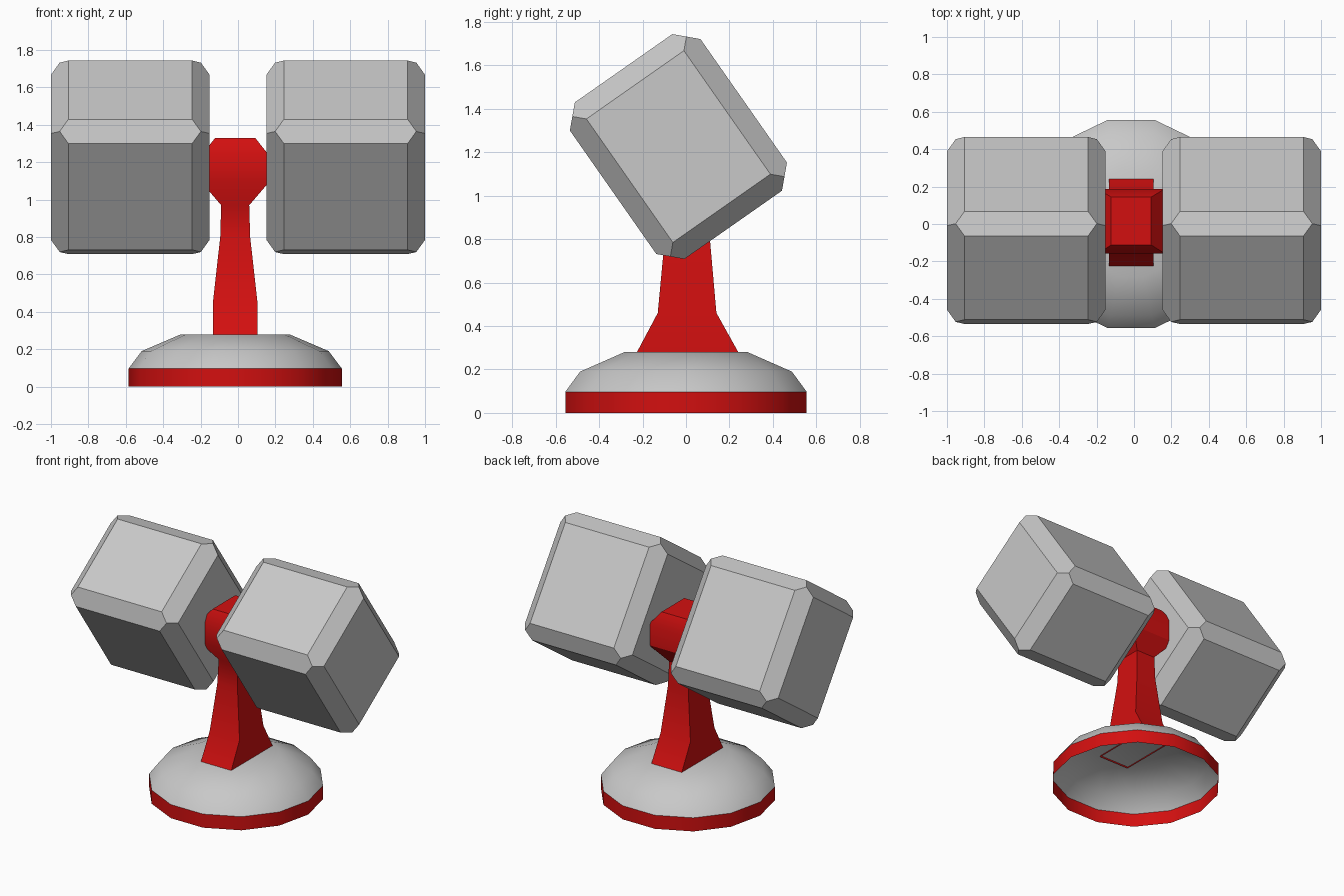
import bpy
import bmesh
import math
from itertools import product
from mathutils import Matrix, Vector

cube = bpy.data.objects.get("Cube")
if cube:
    bpy.data.objects.remove(cube, do_unlink=True)


def material(name, rgb):
    mat = bpy.data.materials.new(name)
    mat.use_nodes = True
    colour = (*rgb, 1)
    mat.diffuse_color = colour
    mat.node_tree.nodes["Principled BSDF"].inputs["Base Color"].default_value = colour
    return mat


RED = material("red", (0.65, 0.005, 0.005))
GREY = material("light grey", (0.58, 0.58, 0.58))
CENTRE_X = -0.015


def finish(name, bm, mat, smooth=True):
    mesh = bpy.data.meshes.new(name)
    bm.to_mesh(mesh)
    bm.free()
    mesh.materials.append(mat)
    obj = bpy.data.objects.new(name, mesh)
    bpy.context.collection.objects.link(obj)
    if smooth:
        bpy.ops.object.select_all(action='DESELECT')
        obj.select_set(True)
        bpy.context.view_layer.objects.active = obj
        bpy.ops.object.shade_smooth_by_angle(angle=math.radians(32))
    return obj


def loft(name, rings, mat, cap=True):
    """Skin a stack of rings; the bottom stays open."""
    bm = bmesh.new()
    loops = [[bm.verts.new(p) for p in ring] for ring in rings]
    n = len(loops[0])
    for low, high in zip(loops, loops[1:]):
        for i in range(n):
            j = (i + 1) % n
            bm.faces.new((low[i], low[j], high[j], high[i]))
    if cap:
        bm.faces.new(loops[-1])
    return finish(name, bm, mat)


def circle(radius, z, sides=14):
    angles = [math.tau * i / sides for i in range(sides)]
    return [(CENTRE_X + radius * math.cos(a), radius * math.sin(a), z) for a in angles]


def rectangle(z, half_x, y0, y1):
    x0, x1 = CENTRE_X - half_x, CENTRE_X + half_x
    return [(x0, y0, z), (x1, y0, z), (x1, y1, z), (x0, y1, z)]


def chamfered_box(name, half, cut, mat, place):
    """Box with planar chamfers whose three bands meet at a point on each corner."""
    bm = bmesh.new()
    for signs in product((-1, 1), repeat=3):
        corners = [Vector([h - cut * (k != axis) for k, h in enumerate(half)])
                   for axis in range(3)]
        corners.append(Vector([h - cut / 2 for h in half]))
        for c in corners:
            bm.verts.new([s * v for s, v in zip(signs, c)])
    bmesh.ops.convex_hull(bm, input=bm.verts[:])
    bmesh.ops.dissolve_limit(bm, angle_limit=math.radians(2),
                             verts=bm.verts[:], edges=bm.edges[:])
    bmesh.ops.recalc_face_normals(bm, faces=bm.faces[:])
    bm.transform(place)
    return finish(name, bm, mat, smooth=False)


# Hollow round base: red rim and grey dome
loft("base_rim", [circle(0.57, 0), circle(0.57, 0.097)], RED, cap=False)
loft("base_dome", [circle(0.57, 0.097), circle(0.5, 0.19), circle(0.29, 0.28)], GREY)

# Flared post and the swivel head it swells into
loft("post_and_head", [
    rectangle(0.272, 0.12, -0.23, 0.245),
    rectangle(0.46, 0.118, -0.13, 0.14),
    rectangle(0.8, 0.08, -0.098, 0.11),
    rectangle(0.97, 0.075, -0.09, 0.105),
    rectangle(1.09, 0.178, -0.157, 0.187),
    rectangle(1.24, 0.178, -0.157, 0.187),
    rectangle(1.33, 0.107, -0.112, 0.144),
], RED)

# Two tilted lamp housings
for side, sign in (("left", 1), ("right", -1)):
    place = (Matrix.Translation((sign * 0.576, -0.035, 1.226))
             @ Matrix.Rotation(math.radians(35), 4, 'X'))
    chamfered_box(side + "_housing", (0.424, 0.367, 0.44), 0.093, GREY, place)
